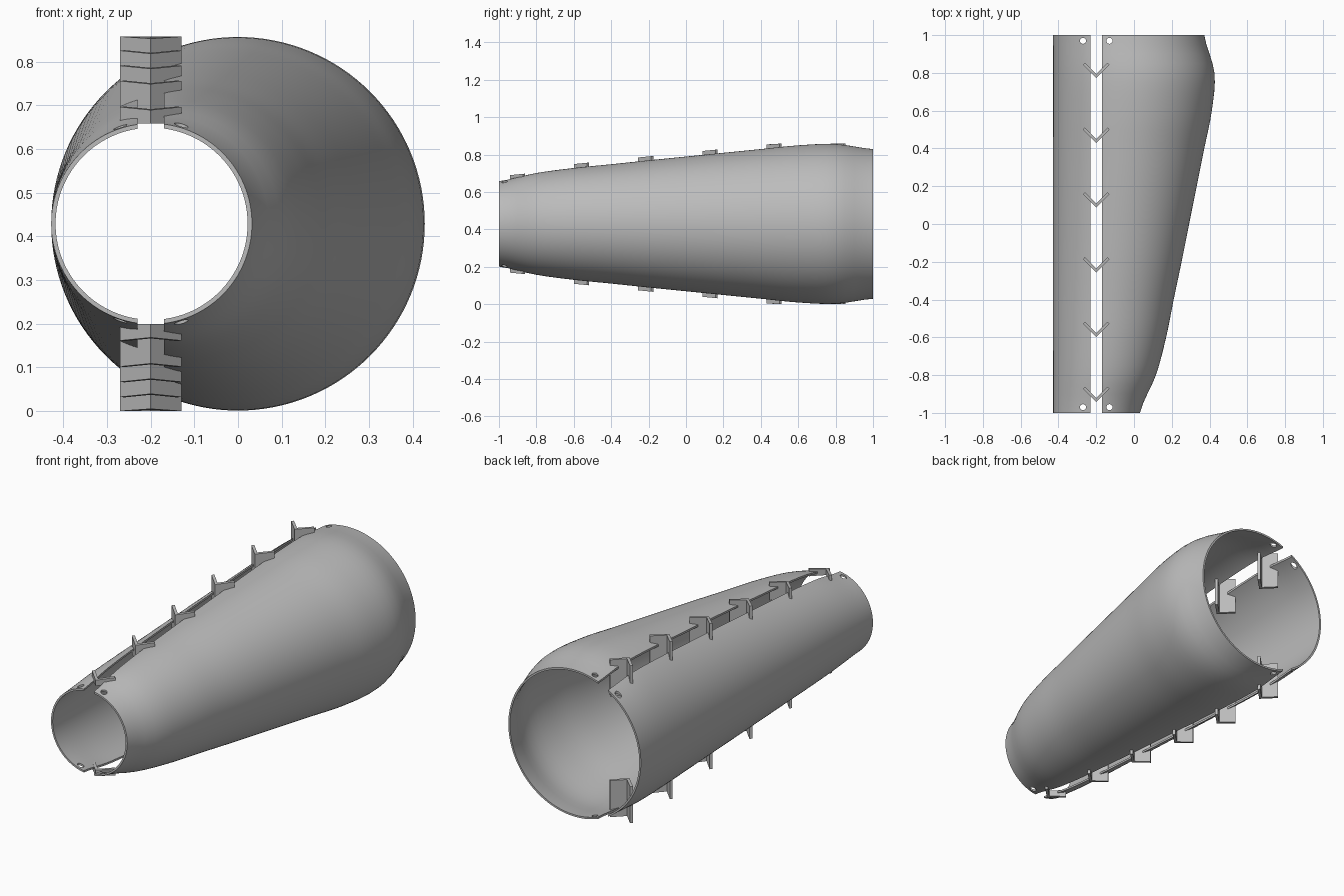
import bpy, bmesh, math

cube = bpy.data.objects.get("Cube")
if cube:
    bpy.data.objects.remove(cube)

MID_Z = 0.429       # height of the tube axis
SLOT_X = -0.2       # line of the lengthwise slots
RADII = [0.23, 0.272, 0.299, 0.319, 0.34, 0.36, 0.38, 0.4, 0.42, 0.427, 0.4]

grey = bpy.data.materials.new("plain grey")
grey.use_nodes = True
grey.diffuse_color = (0.5, 0.5, 0.5, 1)
grey.node_tree.nodes["Principled BSDF"].inputs["Base Color"].default_value = (0.5, 0.5, 0.5, 1)


def radius(y):
    """Smooth tube radius at a point along its length."""
    t = min(max((y + 1) * 5, 0), 9.9999)
    i = int(t)
    f = t - i
    a, b, c, d = [RADII[min(max(i + k, 0), 10)] for k in (-1, 0, 1, 2)]
    return b + f / 2 * (c - a + f * (2 * a - 5 * b + 4 * c - d + f * (3 * (b - c) + d - a)))


def make_object(name, bm):
    bmesh.ops.recalc_face_normals(bm, faces=bm.faces)
    mesh = bpy.data.meshes.new(name)
    bm.to_mesh(mesh)
    bm.free()
    mesh.materials.append(grey)
    obj = bpy.data.objects.new(name, mesh)
    bpy.context.collection.objects.link(obj)
    return obj


def prism(bm, low, high):
    """Closed solid between two matching outlines."""
    a = [bm.verts.new(p) for p in low]
    b = [bm.verts.new(p) for p in high]
    bm.faces.new(a)
    bm.faces.new(b)
    for i in range(len(a)):
        j = (i + 1) % len(a)
        bm.faces.new((a[i], a[j], b[j], b[i]))


# Tapered tube: rings share one straight side, walls go inward
def ring(bm, y, inset, sides=128):
    r = radius(y)
    angles = [2 * math.pi * k / sides for k in range(sides)]
    return [bm.verts.new((r - 0.428 + (r - inset) * math.cos(a), y,
                          MID_Z + (r - inset) * math.sin(a))) for a in angles]


bm = bmesh.new()
stations = [-1 + k / 20 for k in range(41)]
loops = [ring(bm, y, 0) for y in stations] + [ring(bm, y, 0.01) for y in reversed(stations)]
for k, loop in enumerate(loops):
    after = loops[(k + 1) % len(loops)]
    for i in range(len(loop)):
        j = (i + 1) % len(loop)
        bm.faces.new((loop[i], loop[j], after[j], after[i]))
shell = make_object("tapered_shell", bm)

# Cutters: one box for both slots, four upright pins for the end holes
bm = bmesh.new()
corners = [(SLOT_X - 0.03, -1.2), (SLOT_X + 0.03, -1.2), (SLOT_X + 0.03, 1.2), (SLOT_X - 0.03, 1.2)]
prism(bm, [(x, y, -0.2) for x, y in corners], [(x, y, 1.1) for x, y in corners])
for sx in (-0.07, 0.07):
    for y in (-0.97, 0.97):
        pin = [(SLOT_X + sx + 0.016 * math.cos(k * math.pi / 12),
                y + 0.016 * math.sin(k * math.pi / 12)) for k in range(24)]
        prism(bm, [(px, py, -0.2) for px, py in pin], [(px, py, 1.1) for px, py in pin])
cutter = make_object("slot_and_hole_cutter", bm)
cutter.hide_render = True

cut = shell.modifiers.new("cut", 'BOOLEAN')
cut.operation = 'DIFFERENCE'
cut.solver = 'EXACT'
cut.object = cutter
bpy.ops.object.select_all(action='DESELECT')
bpy.context.view_layer.objects.active = shell
shell.select_set(True)
bpy.ops.object.modifier_apply(modifier="cut")
bpy.data.objects.remove(cutter)
bpy.ops.object.shade_smooth_by_angle(angle=math.radians(35))

# V-shaped brackets through both slots, tops following the slope of the tube
for name, side in (("top_brackets", 1), ("bottom_brackets", -1)):
    bm = bmesh.new()
    for k in range(6):
        tip = -0.942 + 0.343 * k
        outline = [(0, 0), (0.07, 0.07), (0.06, 0.081), (0, 0.021), (-0.06, 0.081), (-0.07, 0.07)]
        crest = radius(tip) + 0.021
        low = [(SLOT_X + x, tip + y, MID_Z + side * 0.23) for x, y in outline]
        high = [(SLOT_X + x, tip + y, MID_Z + side * min(crest + 0.1 * y, 0.429))
                for x, y in outline]
        prism(bm, low, high)
    make_object(name, bm)
